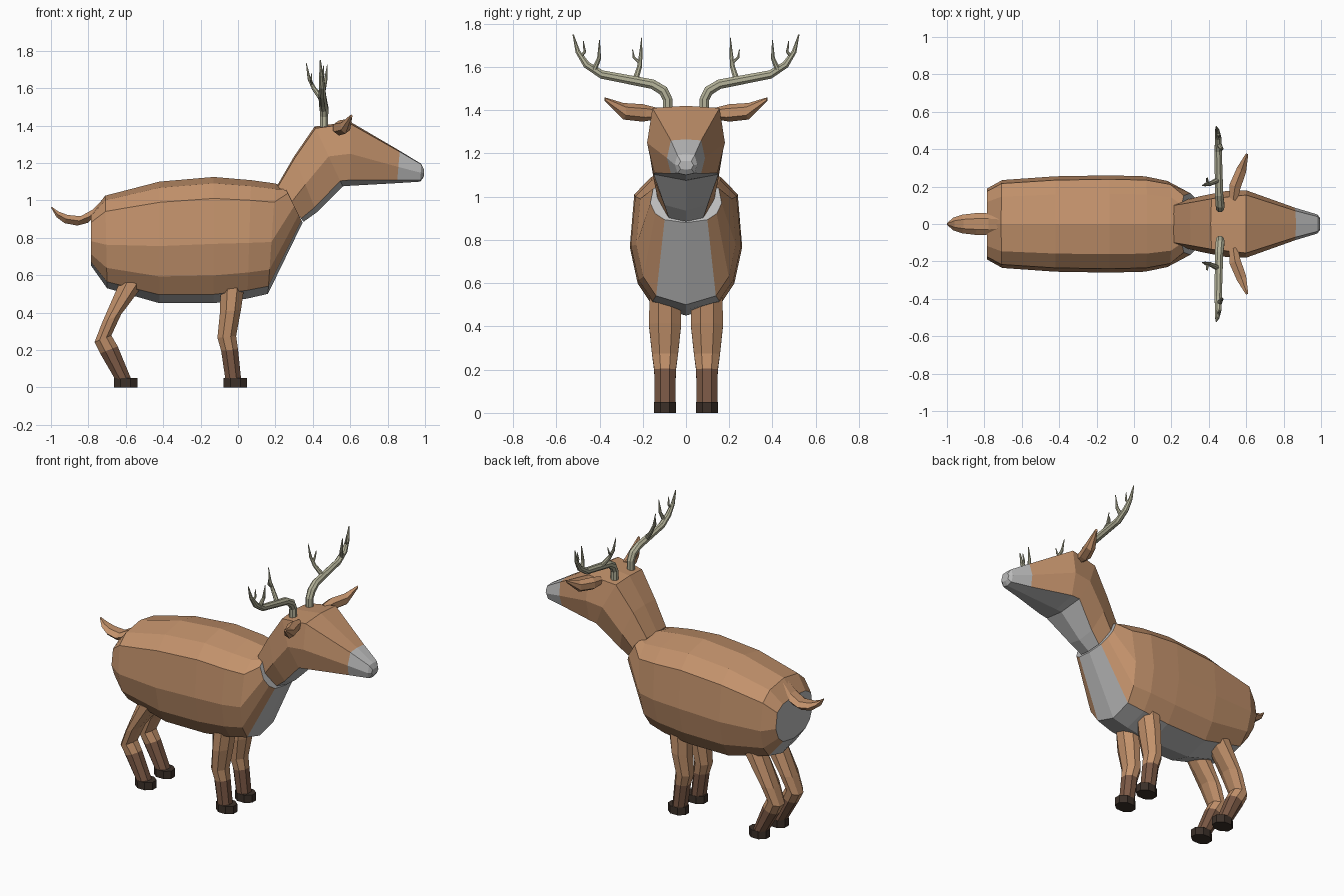
import bpy, bmesh, math
from mathutils import Vector

if "Cube" in bpy.data.objects:
    bpy.data.objects.remove(bpy.data.objects["Cube"])


def material(name, rgb):
    m = bpy.data.materials.new(name)
    m.diffuse_color = (*rgb, 1)
    m.use_nodes = True
    m.node_tree.nodes["Principled BSDF"].inputs["Base Color"].default_value = m.diffuse_color
    return m


BROWN = material("brown_coat", (0.55, 0.29, 0.15))
GREY = material("grey_coat", (0.5, 0.5, 0.5))
SHIN = material("dark_shin", (0.20, 0.10, 0.06))
HOOF = material("hoof_black", (0.045, 0.03, 0.022))
HORN = material("antler_bone", (0.46, 0.45, 0.32))


def loft(bm, rings, mat_of=lambda i, j: 0, cap_mats=(0, 0)):
    """Skin a list of closed rings with quads and cap both ends."""
    vs = [[bm.verts.new(p) for p in r] for r in rings]
    n = len(vs[0])
    for i in range(len(vs) - 1):
        for j in range(n):
            k = (j + 1) % n
            f = bm.faces.new((vs[i][j], vs[i][k], vs[i + 1][k], vs[i + 1][j]))
            f.material_index = mat_of(i, j)
    for ring, m in ((vs[0], cap_mats[0]), (vs[-1], cap_mats[1])):
        bm.faces.new(ring).material_index = m


def finish(bm, name, mats):
    bmesh.ops.recalc_face_normals(bm, faces=bm.faces)
    me = bpy.data.meshes.new(name)
    bm.to_mesh(me)
    bm.free()
    for m in mats:
        me.materials.append(m)
    ob = bpy.data.objects.new(name, me)
    bpy.context.collection.objects.link(ob)
    return ob


def symmetric(half):
    """Close a half profile that starts and ends on the y = 0 plane."""
    return half + [Vector((p.x, -p.y, p.z)) for p in reversed(half[1:-1])]


def tube(bm, path, radii, sides):
    """Round tube along a path, one radius per point."""
    pts = [Vector(p) for p in path]
    rings = []
    for i, p in enumerate(pts):
        d = (pts[min(i + 1, len(pts) - 1)] - pts[max(i - 1, 0)]).normalized()
        u = (Vector((1, 0, 0)) - d * d.x).normalized()
        v = d.cross(u)
        angles = [2 * math.pi * (k + 0.5) / sides for k in range(sides)]
        rings.append([p + radii[i] * (u * math.cos(a) + v * math.sin(a)) for a in angles])
    loft(bm, rings)


def oval(c, u, v, sides=8):
    """Ring of points around c spanned by half-axes u and v."""
    s = 1 / math.cos(math.pi / sides)
    angles = [2 * math.pi * (k + 0.5) / sides for k in range(sides)]
    return [Vector(c) + s * (Vector(u) * math.cos(a) + Vector(v) * math.sin(a)) for a in angles]


# Body: x top, x bottom, z top, z bottom, half width
profile = [(0, 1), (.62, .95), (.92, .83), (1, .47), (.86, .22), (.6, .07), (0, 0)]
stations = [(-.785, -.785, .93, .65, .19), (-.71, -.70, 1.025, .53, .235),
            (-.42, -.42, 1.10, .45, .255), (-.13, -.13, 1.125, .45, .26),
            (.07, .05, 1.108, .475, .255), (.20, .16, 1.09, .50, .23),
            (.25, .345, 1.07, .88, .165)]
rings = []
for xt, xb, zt, zb, w in stations:
    rings.append(symmetric([Vector((xb + (xt - xb) * t, w * y, zb + (zt - zb) * t))
                            for y, t in profile]))
bm = bmesh.new()
loft(bm, rings, lambda i, j: 1 if j in (5, 6) else 0, (1, 1))
finish(bm, "body", [BROWN, GREY])

# Neck and head: top point, bottom point, half widths at top, cheek and jaw
stations = [((.21, 1.08), (.35, .885), .10, .13, .08),
            ((.30, 1.235), (.42, .935), .115, .15, .10),
            ((.41, 1.395), (.56, 1.075), .135, .175, .15),
            ((.60, 1.42), (.60, 1.078), .155, .18, .145),
            ((.865, 1.265), (.85, 1.092), .07, .088, .07),
            ((.98, 1.195), (.975, 1.10), .04, .052, .038),
            ((.995, 1.165), (.993, 1.125), .025, .035, .025)]
rings = []
for (xt, zt), (xb, zb), wt, wm, wb in stations:
    top, bot = Vector((xt, 0, zt)), Vector((xb, 0, zb))
    rings.append(symmetric([top] + [bot.lerp(top, t) + Vector((0, w, 0))
                 for t, w in ((.97, wt), (.5, wm), (.09, wb))] + [bot]))
bm = bmesh.new()
loft(bm, rings, lambda i, j: 1 if i >= 4 or j in (3, 4) else 0, (0, 1))
finish(bm, "head_and_neck", [BROWN, GREY])

# Tail: x, z, half width, half thickness
bm = bmesh.new()
loft(bm, [oval((x, 0, z), (.35 * h, 0, h), (0, w, 0), 6) for x, z, w, h in
          [(-.73, .975, .042, .035), (-.79, .915, .05, .035), (-.85, .89, .05, .025),
           (-.92, .90, .043, .022), (-.965, .925, .03, .015), (-.998, .963, .006, .003)]])
finish(bm, "tail", [BROWN])

# Legs: x, z, half length, half width, from body down to fetlock
LEGS = {
    "front": [(-.028, .56, .065, .07), (-.04, .41, .056, .075), (-.06, .27, .05, .06),
              (-.045, .20, .045, .05), (-.025, .04, .042, .048)],
    "back": [(-.565, .56, .068, .07), (-.675, .37, .05, .07), (-.722, .26, .045, .058),
             (-.69, .20, .047, .05), (-.612, .04, .043, .048)]}
for side, s in (("left", 1), ("right", -1)):
    for end, data in LEGS.items():
        cy = .097 * s
        tilt = .4 if end == "back" else .1
        bm = bmesh.new()
        loft(bm, [oval((x, cy, z), (rx, 0, tilt * rx if 0 < i < 4 else 0), (0, ry, 0))
                  for i, (x, z, rx, ry) in enumerate(data)],
             lambda i, j: 1 if i >= 3 else 0, (0, 1))
        finish(bm, f"{end}_leg_{side}", [BROWN, SHIN])
        hx = data[-1][0] + .011
        bm = bmesh.new()
        loft(bm, [oval((hx, cy, z), (.063, 0, 0), (0, .05, 0)) for z in (.05, 0)])
        finish(bm, f"{end}_hoof_{side}", [HOOF])

    # Ear: flattened leaf
    bm = bmesh.new()
    loft(bm, [oval((x, y * s, z), (t, -.5 * t * s, 0), (0, 0, h), 6) for x, y, z, t, h in
              [(.53, .13, 1.385, .022, .022), (.54, .20, 1.387, .028, .035),
               (.575, .29, 1.395, .024, .033), (.605, .375, 1.45, .006, .008)]])
    finish(bm, f"ear_{side}", [BROWN])

    # Antler: main beam plus tines
    bm = bmesh.new()
    branches = [
        ([(.46, .085, 1.38), (.46, .085, 1.45), (.46, .105, 1.49), (.455, .155, 1.52),
          (.45, .39, 1.565), (.45, .46, 1.61), (.445, .50, 1.67), (.44, .522, 1.75)],
         [.024, .024, .025, .024, .021, .018, .012, .003]),
        ([(.455, .425, 1.585), (.468, .402, 1.64), (.478, .40, 1.725)], [.014, .010, .002]),
        ([(.448, .49, 1.645), (.455, .468, 1.67), (.458, .475, 1.72)], [.010, .007, .002]),
        ([(.45, .235, 1.537), (.405, .215, 1.60), (.38, .21, 1.65), (.365, .205, 1.735)],
         [.015, .012, .009, .002]),
        ([(.395, .215, 1.62), (.39, .242, 1.645), (.395, .247, 1.68)], [.008, .006, .002])]
    for path, radii in branches:
        tube(bm, [(x, y * s, z) for x, y, z in path], radii, 8)
    finish(bm, f"antler_{side}", [HORN])
